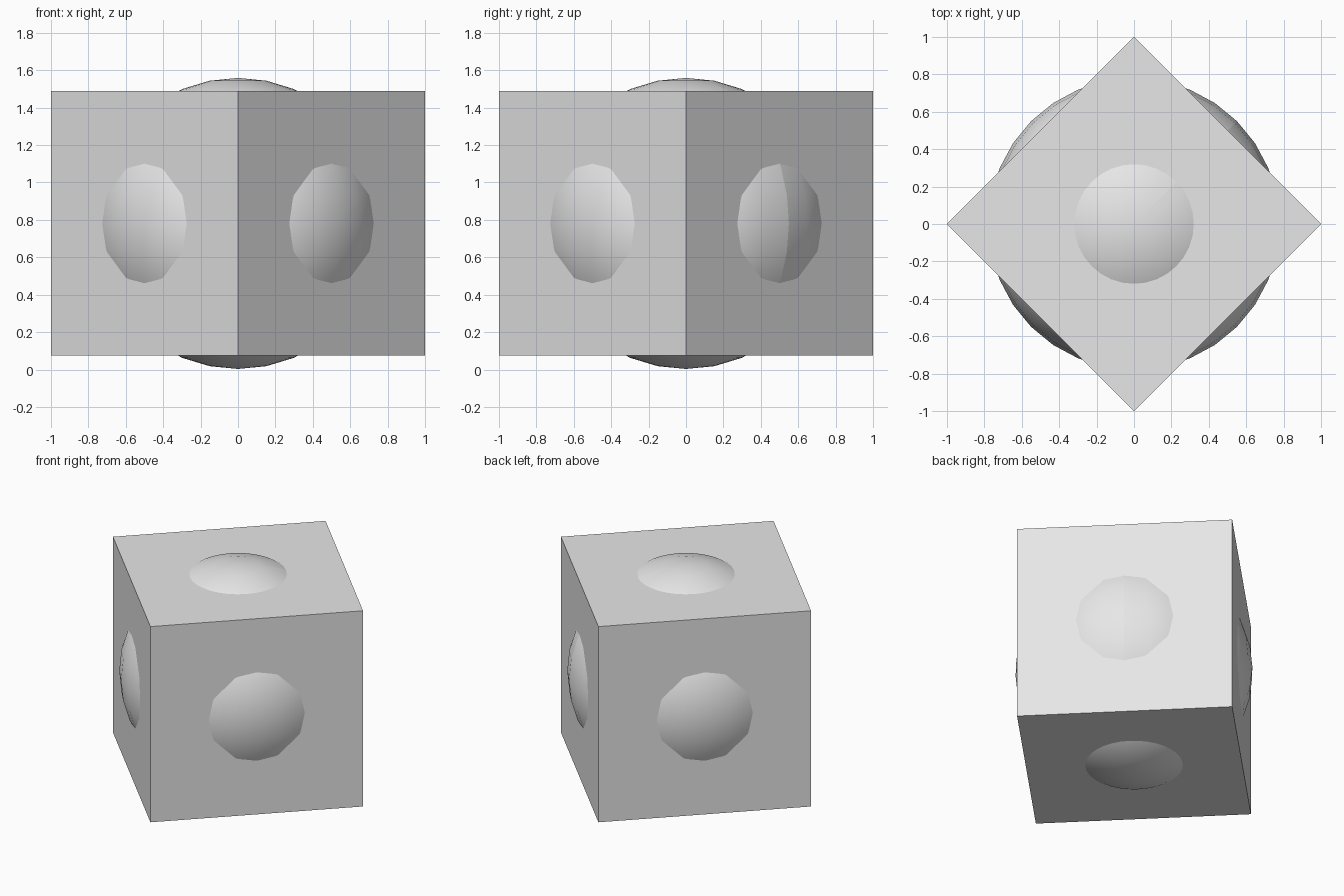
import bpy
import math
from mathutils import Vector

default = bpy.data.objects.get("Cube")
if default:
    bpy.data.objects.remove(default, do_unlink=True)

RADIUS = 0.778
CENTRE = (0, 0, 0.781)

# Shared light grey material
grey = bpy.data.materials.new("light_grey")
grey.use_nodes = True
colour = (0.8, 0.8, 0.8, 1)
grey.diffuse_color = colour
for node in grey.node_tree.nodes:
    if node.type == "BSDF_PRINCIPLED":
        node.inputs["Base Color"].default_value = colour

# Box turned so that one vertical edge faces the front
bpy.ops.mesh.primitive_cube_add(size=math.sqrt(2), location=CENTRE,
                                rotation=(0, 0, math.pi / 4))
box = bpy.context.object
box.name = "box"
box.data.materials.append(grey)

# Ball bulging through every face of the box
bpy.ops.mesh.primitive_uv_sphere_add(segments=32, ring_count=16,
                                     radius=RADIUS, location=CENTRE)
ball = bpy.context.object
ball.name = "ball"
ball.data.materials.append(grey)
bpy.ops.object.shade_smooth()

# Crisp seam along the meridian on the back left side
seam = Vector((1, 1, 0)).normalized()
for edge in ball.data.edges:
    ends = [ball.data.vertices[i].co for i in edge.vertices]
    on_meridian = all(abs(p.x - p.y) < 0.001 and p.dot(seam) > -0.001 for p in ends)
    if on_meridian:
        edge.use_edge_sharp = True
